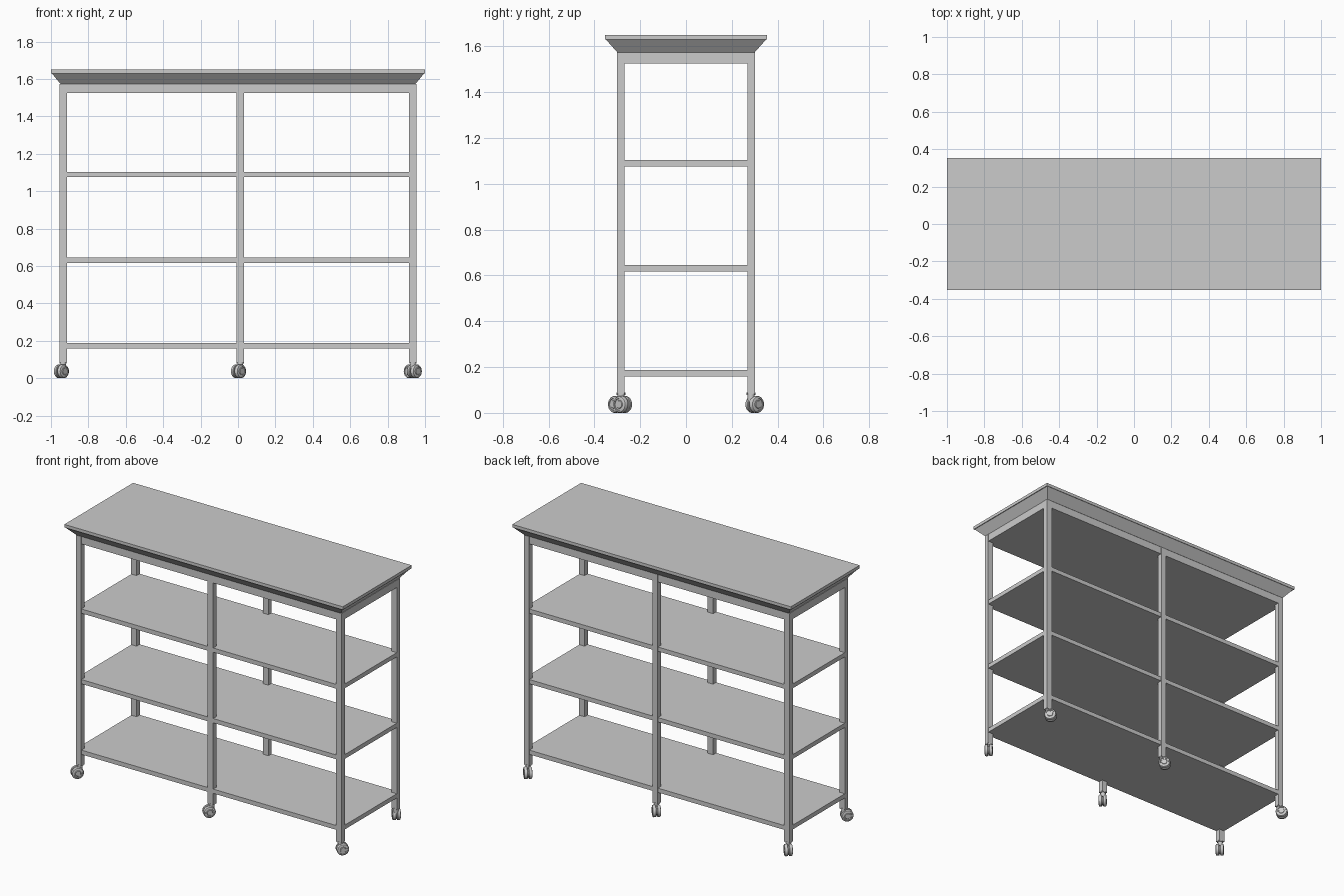
import bpy
import math
from mathutils import Matrix, Vector

if "Cube" in bpy.data.objects:
    bpy.data.objects.remove(bpy.data.objects["Cube"])


def mesh_object(name, verts, faces):
    me = bpy.data.meshes.new(name)
    me.from_pydata(verts, [], faces)
    me.update()
    ob = bpy.data.objects.new(name, me)
    bpy.context.collection.objects.link(ob)
    return ob


def tiered_block(name, rings, cx=0, cy=0):
    """Stack of rectangles (half x, half y, z) joined into one solid."""
    verts, faces = [], []
    for hx, hy, z in rings:
        verts += [(cx + sx * hx, cy + sy * hy, z)
                  for sx, sy in ((-1, -1), (1, -1), (1, 1), (-1, 1))]
    for k in range(len(rings) - 1):
        a = 4 * k
        faces += [(a + i, a + (i + 1) % 4, a + 4 + (i + 1) % 4, a + 4 + i) for i in range(4)]
    n = len(verts)
    faces += [(3, 2, 1, 0), (n - 4, n - 3, n - 2, n - 1)]
    return mesh_object(name, verts, faces)


def lathe(name, profile, matrix, sides=24):
    """Spin (radius, height) points about local z, then place with matrix."""
    verts, faces = [], []
    for r, h in profile:
        for i in range(sides):
            a = 2 * math.pi * i / sides
            verts.append(matrix @ Vector((r * math.cos(a), r * math.sin(a), h)))
    for k in range(len(profile) - 1):
        for i in range(sides):
            j = (i + 1) % sides
            faces.append((k * sides + i, k * sides + j, (k + 1) * sides + j, (k + 1) * sides + i))
    faces.append(tuple(reversed(range(sides))))
    faces.append(tuple(range(len(verts) - sides, len(verts))))
    ob = mesh_object(name, verts, faces)
    bpy.ops.object.select_all(action='DESELECT')
    ob.select_set(True)
    bpy.context.view_layer.objects.active = ob
    bpy.ops.object.shade_smooth_by_angle(angle=math.radians(35))
    return ob


# Table top with sloped moulding under a thin slab
tiered_block("top_board", [(0.95, 0.30, 1.574), (0.995, 0.35, 1.63),
                           (1.0, 0.353, 1.63), (1.0, 0.353, 1.65)])

# Apron panel and three shelves, flush with the posts
tiered_block("apron_panel", [(0.953, 0.299, 1.525), (0.953, 0.299, 1.574)])
for i, z in enumerate((0.159, 0.617, 1.075)):
    tiered_block(f"shelf_{i + 1}", [(0.953, 0.299, z), (0.953, 0.299, z + 0.028)])

# Wheel and stem profiles of the twin-wheel casters
WHEEL = [(0.034, 0.003), (0.037, 0.006), (0.037, 0.018), (0.034, 0.023),
         (0.026, 0.025), (0.025, 0.022), (0.018, 0.022), (0.016, 0.025)]
STEM = [(0.015, 0.05), (0.015, 0.078), (0.019, 0.079), (0.019, 0.088)]


def caster(name, px, py, ox, oy, yaw):
    place = Matrix.Translation((px + ox, py + oy, 0.037)) @ Matrix.Rotation(yaw, 4, 'Z')
    for side, tilt in (("a", 90), ("b", -90)):
        lathe(f"{name}_wheel_{side}", WHEEL, place @ Matrix.Rotation(math.radians(tilt), 4, 'X'))
    lathe(f"{name}_hub", [(0.026, -0.004), (0.026, 0.004)],
          place @ Matrix.Rotation(math.radians(90), 4, 'X'))
    lathe(f"{name}_stem", STEM, Matrix.Translation((px, py, 0)))


# Six posts, each on a swivelled caster
for side, py, yaw in (("front", -0.284, 48), ("back", 0.284, 132)):
    for col, px in (("left", -0.935), ("middle", 0.012), ("right", 0.935)):
        tiered_block(f"{side}_{col}_post", [(0.0195, 0.0165, 0.083), (0.0195, 0.0165, 1.574)], px, py)
        ox, oy = (-0.009, 0.016) if side == "back" else (-0.01, -0.016)
        if (side, col) == ("front", "right"):
            ox, oy = 0.008, 0.008
        caster(f"{side}_{col}_caster", px, py, ox, oy, math.radians(yaw))
